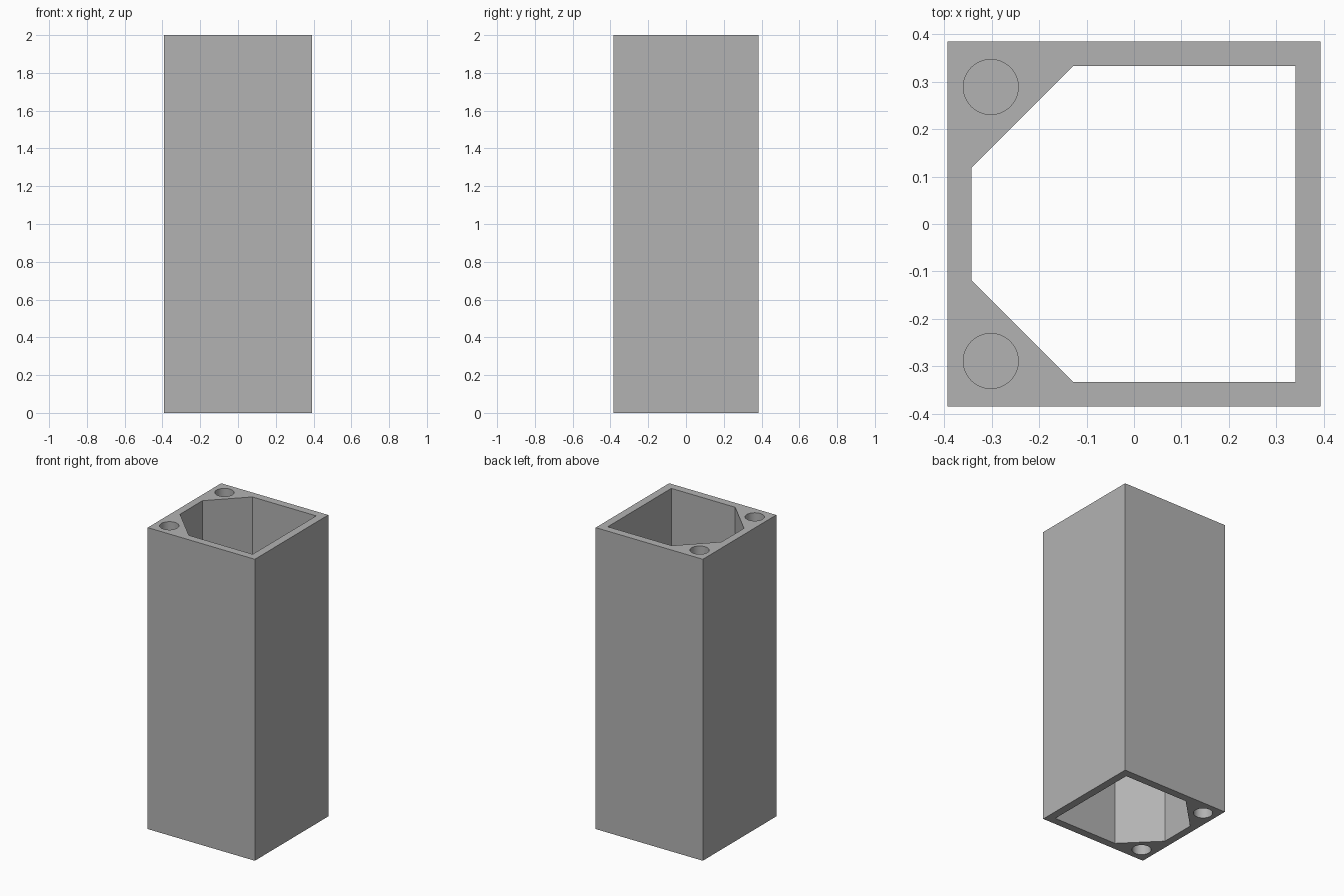
import bpy
import bmesh
import math

HEIGHT = 2.0
HALF_X, HALF_Y = 0.393, 0.385
HOLE_X, HOLE_Y, HOLE_R = -0.302, 0.289, 0.058
HOLE_DEPTH = 0.3

default = bpy.data.objects.get("Cube")
if default:
    bpy.data.objects.remove(default, do_unlink=True)

gray = bpy.data.materials.new("plain gray")
gray.use_nodes = True
color = (0.45, 0.45, 0.45, 1.0)
gray.diffuse_color = color
gray.node_tree.nodes["Principled BSDF"].inputs["Base Color"].default_value = color


def prism(name, outline, bottom, top):
    """Extrude a counter-clockwise outline from bottom to top."""
    bm = bmesh.new()
    face = bm.faces.new([bm.verts.new((x, y, bottom)) for x, y in outline])
    result = bmesh.ops.extrude_face_region(bm, geom=[face])
    moved = [v for v in result["geom"] if isinstance(v, bmesh.types.BMVert)]
    bmesh.ops.translate(bm, verts=moved, vec=(0, 0, top - bottom))
    bmesh.ops.recalc_face_normals(bm, faces=bm.faces)
    mesh = bpy.data.meshes.new(name)
    bm.to_mesh(mesh)
    bm.free()
    mesh.materials.append(gray)
    obj = bpy.data.objects.new(name, mesh)
    bpy.context.collection.objects.link(obj)
    return obj


def circle(cx, cy, radius, sides=48):
    angles = [2 * math.pi * i / sides for i in range(sides)]
    return [(cx + radius * math.cos(a), cy + radius * math.sin(a)) for a in angles]


# Outer block
rectangle = [(-HALF_X, -HALF_Y), (HALF_X, -HALF_Y), (HALF_X, HALF_Y), (-HALF_X, HALF_Y)]
body = prism("hollow_column", rectangle, 0, HEIGHT)

# Through cavity with two chamfered corners
half = [(-0.343, -0.118), (-0.128, -0.333), (0.341, -0.333)]
cavity = half + [(x, -y) for x, y in reversed(half)]
cutters = [prism("cavity_cutter", cavity, -0.1, HEIGHT + 0.1)]

# Blind screw holes at both ends
for side in (-1, 1):
    outline = circle(HOLE_X, side * HOLE_Y, HOLE_R)
    cutters.append(prism("bottom_hole_cutter", outline, -0.1, HOLE_DEPTH))
    cutters.append(prism("top_hole_cutter", outline, HEIGHT - HOLE_DEPTH, HEIGHT + 0.1))

for cutter in cutters:
    cutter.hide_render = True
    cutter.hide_set(True)
    cut = body.modifiers.new(cutter.name, "BOOLEAN")
    cut.operation = "DIFFERENCE"
    cut.solver = "EXACT"
    cut.object = cutter

# Apply the cuts, then smooth only the round hole walls
bpy.ops.object.select_all(action="DESELECT")
bpy.context.view_layer.objects.active = body
body.select_set(True)
for modifier in list(body.modifiers):
    bpy.ops.object.modifier_apply(modifier=modifier.name)
for cutter in cutters:
    bpy.data.objects.remove(cutter, do_unlink=True)
bpy.ops.object.shade_smooth_by_angle(angle=math.radians(30))
